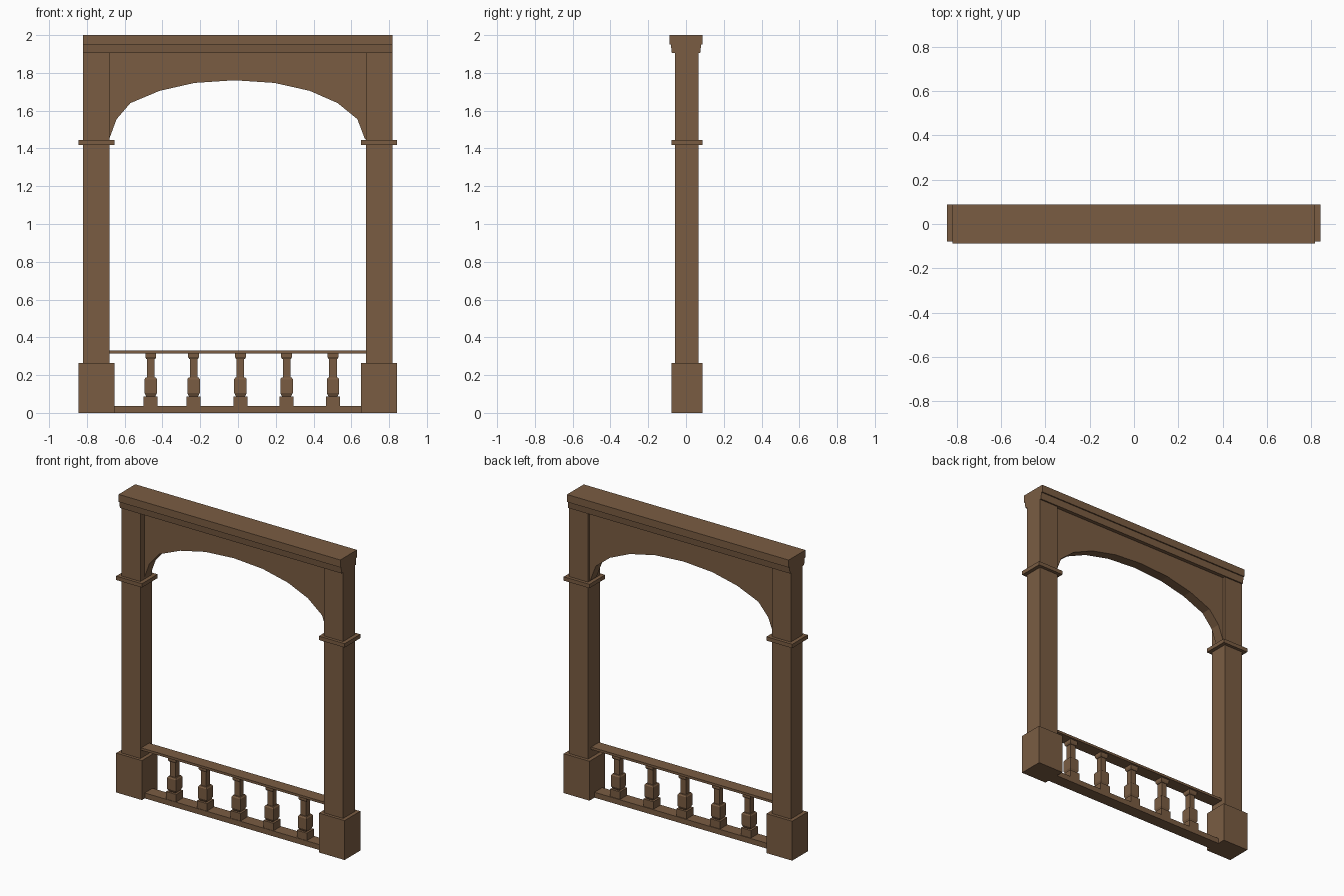
import bpy, bmesh

if "Cube" in bpy.data.objects:
    bpy.data.objects.remove(bpy.data.objects["Cube"])

wood = bpy.data.materials.new("brown_wood")
wood.diffuse_color = (0.195, 0.108, 0.055, 1)
wood.use_nodes = True
wood.node_tree.nodes["Principled BSDF"].inputs["Base Color"].default_value = wood.diffuse_color


def finish(name, bm):
    bmesh.ops.recalc_face_normals(bm, faces=bm.faces[:])
    me = bpy.data.meshes.new(name)
    bm.to_mesh(me)
    bm.free()
    me.materials.append(wood)
    ob = bpy.data.objects.new(name, me)
    bpy.context.collection.objects.link(ob)
    return ob


def box(name, x0, x1, y0, y1, z0, z1):
    bm = bmesh.new()
    bmesh.ops.create_cube(bm, size=1)
    for v in bm.verts:
        v.co = (x1 if v.co.x > 0 else x0, y1 if v.co.y > 0 else y0, z1 if v.co.z > 0 else z0)
    return finish(name, bm)


def prism(name, pts, axis, a, b):
    """Extrude a closed outline along x (points are y,z) or y (points are x,z)."""
    bm = bmesh.new()
    def co(p, t):
        return (t, p[0], p[1]) if axis == "x" else (p[0], t, p[1])
    face = bm.faces.new([bm.verts.new(co(p, a)) for p in pts])
    new = bmesh.ops.extrude_face_region(bm, geom=[face])["geom"]
    for v in new:
        if isinstance(v, bmesh.types.BMVert):
            v.co["xy".index(axis)] = b
    return finish(name, bm)


def square_turning(name, x, y, profile):
    """Four-sided stacked shape from (half width, z) rings."""
    bm = bmesh.new()
    rings = [[bm.verts.new((x + sx * h, y + sy * h, z))
              for sx, sy in ((-1, -1), (1, -1), (1, 1), (-1, 1))] for h, z in profile]
    for r0, r1 in zip(rings, rings[1:]):
        for i in range(4):
            j = (i + 1) % 4
            bm.faces.new((r0[i], r0[j], r1[j], r1[i]))
    bm.faces.new(rings[0])
    bm.faces.new(rings[-1])
    return finish(name, bm)


# posts with plinth and collar
for side, cx in (("left", -0.75), ("right", 0.747)):
    box(side + "_plinth", cx - 0.095, cx + 0.095, -0.078, 0.087, 0, 0.263)
    box(side + "_post", cx - 0.07, cx + 0.07, -0.058, 0.066, 0.263, 1.906)
    box(side + "_collar", cx - 0.095, cx + 0.095, -0.078, 0.087, 1.418, 1.444)

# top beam: tapered moulding under a cap
prism("beam_moulding", [(-0.075, 1.905), (0.075, 1.905), (0.08, 1.95), (-0.08, 1.95)],
      "x", -0.82, 0.817)
box("beam_cap", -0.82, 0.817, -0.088, 0.088, 1.95, 2.0)

# arched panel
arch = [(-0.68, 1.455), (-0.643, 1.555), (-0.57, 1.64), (-0.415, 1.705), (-0.23, 1.747),
        (-0.018, 1.761), (0.193, 1.747), (0.38, 1.705), (0.528, 1.64), (0.632, 1.555),
        (0.67, 1.455), (0.678, 1.444)]
prism("arch_panel", [(-0.68, 1.906)] + arch + [(0.678, 1.906)], "y", -0.017, 0.05)

# rails
box("top_rail", -0.68, 0.678, -0.05, 0.034, 0.315, 0.331)
box("bottom_rail", -0.66, 0.655, -0.048, 0.034, 0, 0.036)

# balusters
profile = [(0.037, 0.036), (0.037, 0.086), (0.024, 0.087), (0.033, 0.105), (0.033, 0.178),
           (0.027, 0.187), (0.02, 0.188), (0.02, 0.284), (0.023, 0.285), (0.029, 0.295),
           (0.029, 0.315)]
for i, x in enumerate((-0.462, -0.235, 0.013, 0.257, 0.503)):
    square_turning(f"baluster_{i + 1}", x, -0.008, profile)
